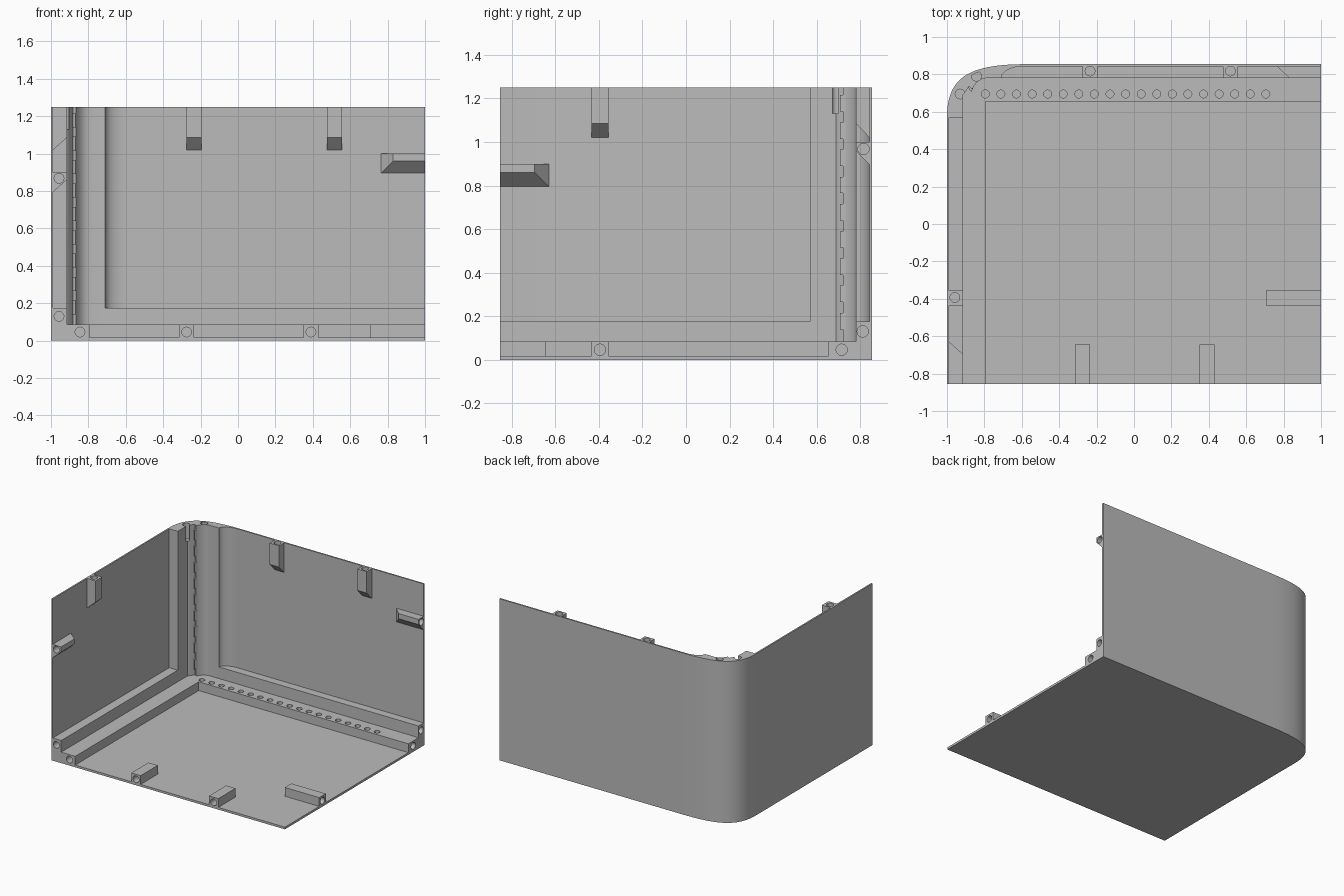
import bpy, bmesh, math
from mathutils import Vector, Matrix

if "Cube" in bpy.data.objects:
    bpy.data.objects.remove(bpy.data.objects["Cube"], do_unlink=True)

W, D, H = 1.0, 0.855, 1.25      # half width, half depth, height
SKIN = 0.012                    # wall thickness
FLOOR = 0.017
STEP, RAIL = 0.085, 0.175       # heights of the two ledges
XI, YI = -0.915, 0.78           # inner faces of the rails
R = 0.026                       # socket radius

grey = bpy.data.materials.new("plain grey")
grey.use_nodes = True
grey.diffuse_color = (0.5, 0.5, 0.5, 1)
grey.node_tree.nodes["Principled BSDF"].inputs["Base Color"].default_value = (0.5, 0.5, 0.5, 1)


def finish(name, bm):
    bmesh.ops.recalc_face_normals(bm, faces=bm.faces[:])
    mesh = bpy.data.meshes.new(name)
    bm.to_mesh(mesh)
    bm.free()
    ob = bpy.data.objects.new(name, mesh)
    bpy.context.collection.objects.link(ob)
    mesh.materials.append(grey)
    return ob


def prism(name, outline, z0, z1):
    bm = bmesh.new()
    face = bm.faces.new([bm.verts.new((x, y, z0)) for x, y in outline])
    out = bmesh.ops.extrude_face_region(bm, geom=[face])
    bmesh.ops.translate(bm, vec=(0, 0, z1 - z0),
                        verts=[v for v in out["geom"] if isinstance(v, bmesh.types.BMVert)])
    return finish(name, bm)


def hull(name, points):
    bm = bmesh.new()
    for p in points:
        bm.verts.new(p)
    bmesh.ops.convex_hull(bm, input=bm.verts[:])
    bmesh.ops.dissolve_limit(bm, angle_limit=0.01, verts=bm.verts[:], edges=bm.edges[:])
    return finish(name, bm)


def box(name, xs, ys, zs):
    return hull(name, [(x, y, z) for x in xs for y in ys for z in zs])


def drill(ob, holes):
    """Cut round sockets; each is (mouth, inward direction, radius, depth)."""
    bm = bmesh.new()
    for mouth, direction, radius, depth in holes:
        d = Vector(direction)
        m = Matrix.Translation(Vector(mouth) + d * (depth / 2 - 0.01))
        m = m @ d.to_track_quat('Z', 'Y').to_matrix().to_4x4()
        bmesh.ops.create_cone(bm, cap_ends=True, segments=20, radius1=radius,
                              radius2=radius, depth=depth + 0.02, matrix=m)
    cutter = finish("socket_cutter", bm)
    cutter.hide_render = True
    mod = ob.modifiers.new("sockets", 'BOOLEAN')
    mod.operation, mod.solver, mod.object = 'DIFFERENCE', 'EXACT', cutter
    bpy.context.view_layer.update()
    graph = bpy.context.evaluated_depsgraph_get()
    cut = bpy.data.meshes.new_from_object(ob.evaluated_get(graph))
    ob.modifiers.clear()
    ob.data = cut
    bpy.data.objects.remove(cutter, do_unlink=True)


def smooth(ob):
    bpy.ops.object.select_all(action='DESELECT')
    ob.select_set(True)
    bpy.context.view_layer.objects.active = ob
    bpy.ops.object.shade_smooth_by_angle(angle=math.radians(25))


def corner(inset, n=20):
    """Rounded corner between side wall and back wall."""
    a, b = -W + inset, D - inset
    p = [Vector(q) for q in ((a, 0.57), (a, 0.81 - inset), (-0.85 + inset, b), (-0.55, b))]
    pts = []
    for i in range(n + 1):
        t = i / n
        s = 1 - t
        pts.append(tuple(p[0] * s**3 + p[1] * 3*s*s*t + p[2] * 3*s*t*t + p[3] * t**3))
    return pts


outer = [(-W, -D)] + corner(0) + [(W, D)]
inner = [(-W + SKIN, -D)] + corner(SKIN) + [(W, D - SKIN)]
xw, yw = -W + SKIN, D - SKIN

# Floor and the wrapped wall
smooth(prism("floor", outer + [(W, -D)], 0, FLOOR))
smooth(prism("wall", outer + inner[::-1], 0, H))

# Low L-shaped step with a row of peg holes
step = prism("floor_step", inner + [(W, 0.655), (-0.795, 0.655), (-0.795, -D)], FLOOR, STEP)
row = [((-0.795 + i * 1.5 / 18, 0.695, STEP), (0, 0, -1), 0.021, 0.05) for i in range(19)]
drill(step, row + [((-0.845, -D, 0.046), (0, 1, 0), R, 0.12),
                   ((W, 0.715, 0.046), (-1, 0, 0), R, 0.12)])

# Upper rails against each wall
side_rail = box("side_rail", (xw, XI), (-D, 0.6), (STEP, RAIL))
drill(side_rail, [((-0.957, -D, 0.13), (0, 1, 0), R, 0.12)])
back_rail = box("back_rail", (-0.72, W), (YI, yw), (STEP, RAIL))
drill(back_rail, [((W, 0.812, 0.13), (-1, 0, 0), R, 0.12)])

# Corner column: flat pad, narrow slot, rounded inner corner, cove into the back wall
lining = [(XI, 0.57), (XI, 0.69), (-0.905, 0.7), (-0.883, 0.735), (-0.865, 0.722),
          (-0.852, 0.743), (-0.835, 0.762), (-0.815, 0.774), (-0.79, YI), (-0.71, YI)]
cove = [(-0.71 + 0.12 * (1 - math.cos(a)), YI + (yw - YI) * math.sin(a))
        for a in [math.pi / 2 * i / 8 for i in range(1, 9)]]
shell = [p for p in corner(SKIN) if p[0] < -0.6]
column = prism("corner_column", lining + cove + shell[::-1], STEP, H)
drill(column, [((-0.93, 0.695, H), (0, 0, -1), R, 0.12),
               ((-0.842, 0.79, H), (0, 0, -1), R, 0.12)])
smooth(column)

# Teeth along the slot
for i in range(9):
    z = 0.14 + i * 0.125
    hull("slot_tooth", [(x, y, z + dz) for dz in (0, 0.075) for x, y in
                        ((-0.887, 0.733), (-0.878, 0.715), (-0.868, 0.707), (-0.858, 0.733))])

# Upright lugs at the top of the walls, with sloping undersides
for x in (-0.235, 0.515):
    xs = (x - 0.04, x + 0.04)
    lug = hull("back_top_lug", [(a, yw, z) for a in xs for z in (1.02, H)]
               + [(a, YI, z) for a in xs for z in (1.085, H)])
    drill(lug, [((x, 0.818, H), (0, 0, -1), R, 0.12)])
ys = (-0.435, -0.355)
lug = hull("side_top_lug", [(xw, y, z) for y in ys for z in (1.02, H)]
           + [(XI, y, z) for y in ys for z in (1.085, H)])
drill(lug, [((-0.958, -0.393, H), (0, 0, -1), R, 0.12)])

# Sideways lugs at the open wall ends, sloped below and at the inner end
lug = hull("back_end_lug", [(x, yw, z) for x in (0.765, W) for z in (0.895, 1.0)]
           + [(x, YI, z) for x in (0.83, W) for z in (0.96, 1.0)])
drill(lug, [((W, 0.815, 0.968), (-1, 0, 0), R, 0.12)])
lug = hull("side_end_lug", [(xw, y, z) for y in (-D, -0.63) for z in (0.795, 0.9)]
           + [(XI, y, z) for y in (-D, -0.695) for z in (0.86, 0.9)])
drill(lug, [((-0.957, -D, 0.868), (0, 1, 0), R, 0.12)])

# Block lugs on the open floor edges
for x in (-0.275, 0.39):
    lug = box("front_floor_lug", (x - 0.04, x + 0.04), (-D, -0.645), (FLOOR, STEP))
    drill(lug, [((x, -D, 0.046), (0, 1, 0), R, 0.12)])
lug = box("end_floor_lug", (0.705, W), ys, (FLOOR, STEP))
drill(lug, [((W, -0.395, 0.046), (-1, 0, 0), R, 0.12)])
